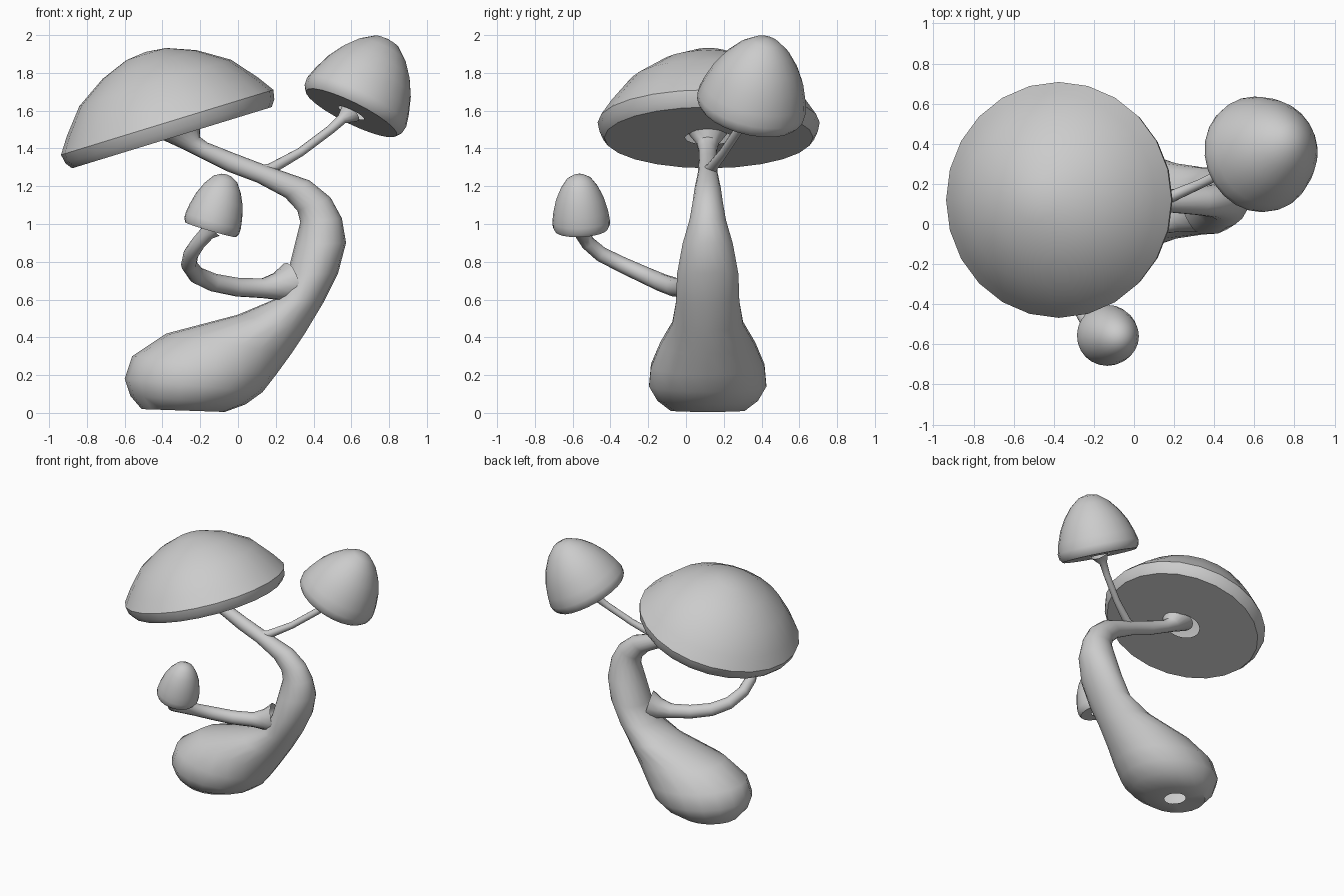
import bpy, bmesh, math
from mathutils import Vector

if "Cube" in bpy.data.objects:
    bpy.data.objects.remove(bpy.data.objects["Cube"])


def loft(name, rings, sides):
    """Skin a list of elliptical rings (centre, axis u, axis v)."""
    bm = bmesh.new()
    rows = []
    for c, u, v in rings:
        angles = [2 * math.pi * i / sides for i in range(sides)]
        rows.append([bm.verts.new(c + u * math.cos(a) + v * math.sin(a)) for a in angles])
    for r0, r1 in zip(rows, rows[1:]):
        for i in range(sides):
            j = (i + 1) % sides
            bm.faces.new((r0[i], r0[j], r1[j], r1[i]))
    bmesh.ops.remove_doubles(bm, verts=bm.verts, dist=0.0005)
    bmesh.ops.recalc_face_normals(bm, faces=bm.faces)
    mesh = bpy.data.meshes.new(name)
    bm.to_mesh(mesh)
    bm.free()
    obj = bpy.data.objects.new(name, mesh)
    bpy.context.collection.objects.link(obj)
    bpy.ops.object.select_all(action='DESELECT')
    obj.select_set(True)
    bpy.context.view_layer.objects.active = obj
    bpy.ops.object.shade_smooth_by_angle(angle=math.radians(45))
    return obj


def cap(name, centre, axis, profile, sides=24):
    """Revolve a (radius, height) profile round a tilted axis."""
    n = Vector(axis).normalized()
    u = n.cross(Vector((0, 1, 0))).normalized()
    v = n.cross(u)
    loft(name, [(Vector(centre) + n * h, u * r, v * r) for r, h in profile], sides)


def tube(name, points, sides=12):
    """Round stem through (x, y, z, radius) points."""
    ps = [Vector(p[:3]) for p in points]
    rings, u, last = [], None, None
    for i, p in enumerate(ps):
        t = (ps[min(i + 1, len(ps) - 1)] - ps[max(i - 1, 0)]).normalized()
        if u is None:
            u = t.orthogonal().normalized()
        else:
            u = last.rotation_difference(t) @ u
        last = t
        r = points[i][3]
        rings.append((p, u * r, t.cross(u) * r))
    loft(name, rings, sides)


# Main stem: inner edge (x, z), outer edge (x, z), half depth
stem = [
    (-.36, .015, -.21, .01, .08), (-.51, .02, -.07, .005, .20),
    (-.57, .09, .04, .045, .27), (-.60, .18, .13, .11, .315),
    (-.56, .30, .20, .20, .305), (-.38, .42, .28, .31, .255),
    (0, .52, .36, .43, .19), (.19, .60, .45, .58, .17),
    (.26, .73, .53, .74, .165), (.30, .89, .572, .90, .135),
    (.33, 1.01, .55, 1.03, .098), (.315, 1.07, .49, 1.14, .082),
    (.25, 1.14, .38, 1.23, .07), (.10, 1.22, .15, 1.31, .053),
    (-.06, 1.28, -.02, 1.375, .048), (-.20, 1.35, -.16, 1.43, .048),
    (-.30, 1.40, -.20, 1.46, .06), (-.42, 1.455, -.20, 1.525, .11),
]
rings = []
for ax, az, bx, bz, depth in stem:
    a, b = Vector((ax, .115, az)), Vector((bx, .115, bz))
    rings.append(((a + b) / 2, (a - b) / 2, Vector((0, depth, 0))))
loft("main_stem", rings, 18)

# Branch stems
tube("upper_branch_stem", [
    (.08, .11, 1.27, .045), (.17, .13, 1.29, .03), (.33, .20, 1.38, .024),
    (.49, .28, 1.50, .024), (.55, .315, 1.555, .028), (.60, .335, 1.595, .065)])
tube("lower_branch_stem", [
    (.28, .06, .69, .11), (.21, .03, .67, .075), (.13, .0, .66, .053),
    (0, -.06, .665, .05), (-.13, -.13, .69, .048), (-.22, -.22, .73, .045),
    (-.26, -.34, .785, .042), (-.25, -.45, .84, .04), (-.21, -.52, .90, .038),
    (-.165, -.55, .95, .04), (-.145, -.55, .975, .06)])

# Caps
cap("large_cap", (-.35, .12, 1.457), (-.293, 0, .956), [
    (.125, 0), (.553, 0), (.578, .035), (.588, .085), (.53, .17), (.42, .303),
    (.26, .405), (.11, .463), (0, .475)])
cap("medium_cap", (.60, .335, 1.588), (.43, .21, .87), [
    (.075, 0), (.268, 0), (.288, .025), (.293, .065), (.277, .13), (.245, .22),
    (.20, .30), (.14, .375), (.07, .43), (0, .447)])
cap("small_cap", (-.145, -.553, .97), (.28, -.05, .96), [
    (.06, 0), (.14, 0), (.151, .02), (.152, .05), (.145, .10), (.127, .17),
    (.10, .23), (.065, .28), (.03, .3), (0, .305)])
